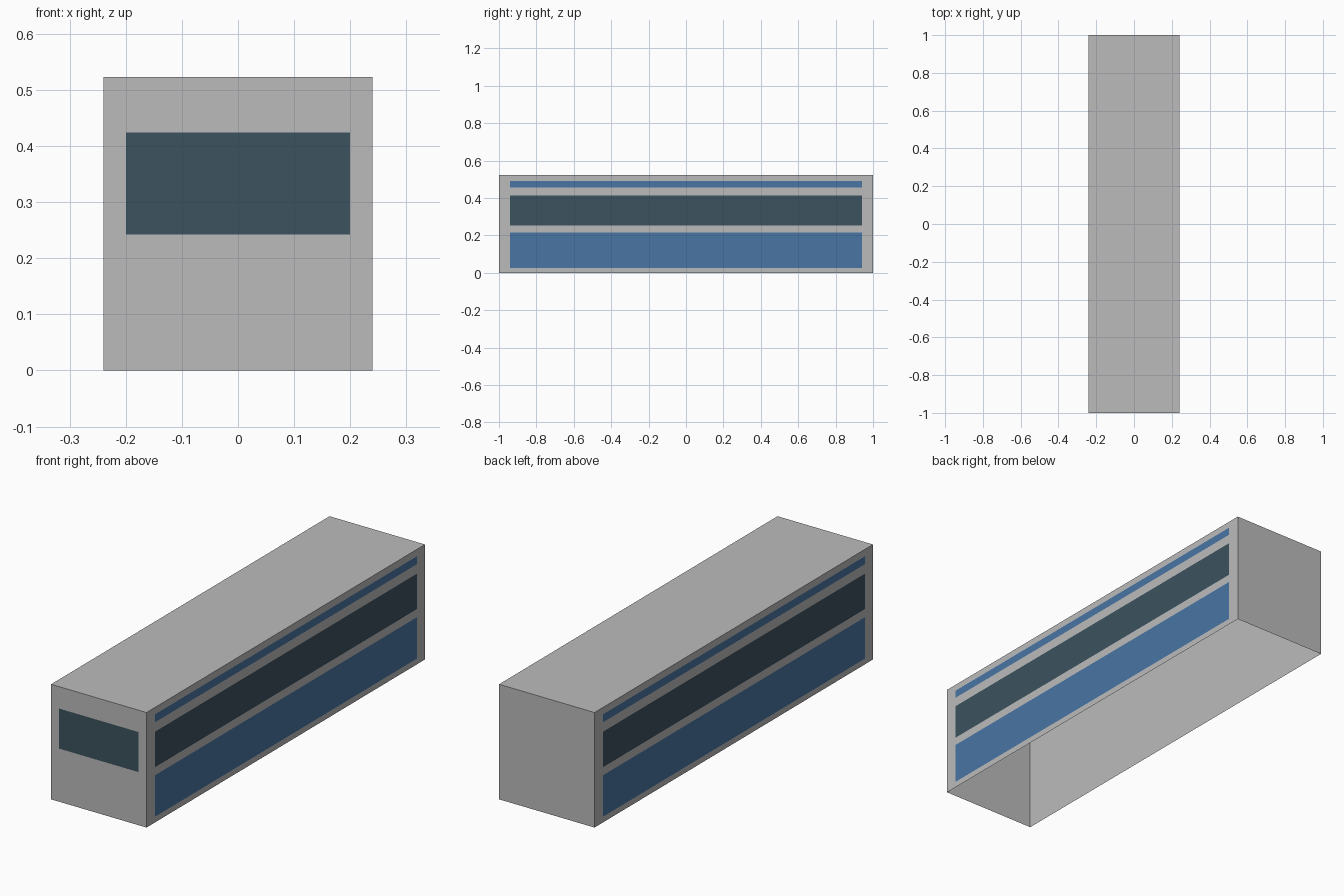
import bpy

if "Cube" in bpy.data.objects:
    bpy.data.objects.remove(bpy.data.objects["Cube"])

W, L, H = 0.24, 1.0, 0.523   # half width, half length, height
GAP = 0.001                  # paint plates sit just outside the body


def material(name, rgb):
    m = bpy.data.materials.new(name)
    m.diffuse_color = (*rgb, 1.0)
    m.use_nodes = True
    m.node_tree.nodes["Principled BSDF"].inputs["Base Color"].default_value = m.diffuse_color
    return m


GREY = material("light_grey", (0.5, 0.5, 0.5))
BLUE = material("blue", (0.067, 0.178, 0.37))
GLASS = material("dark_glass", (0.045, 0.084, 0.112))


def mesh_object(name, verts, faces, mat):
    me = bpy.data.meshes.new(name)
    me.from_pydata(verts, [], faces)
    me.materials.append(mat)
    ob = bpy.data.objects.new(name, me)
    bpy.context.collection.objects.link(ob)
    return ob


# Body shell, open underneath
corners = [(-W, -L), (W, -L), (W, L), (-W, L)]
verts = [(x, y, z) for z in (0, H) for x, y in corners]
walls = [(i, (i + 1) % 4, (i + 1) % 4 + 4, i + 4) for i in range(4)]
mesh_object("body", verts, walls + [(4, 5, 6, 7)], GREY)

# Bands along both sides: lower panel, window strip, roof stripe
bands = [("lower_panel", 0.027, 0.215, BLUE),
         ("side_windows", 0.252, 0.413, GLASS),
         ("upper_stripe", 0.456, 0.492, BLUE)]
for side, s in (("right", 1), ("left", -1)):
    x, y = s * (W + GAP), s * 0.94
    for name, z0, z1, mat in bands:
        mesh_object(f"{name}_{side}",
                    [(x, -y, z0), (x, y, z0), (x, y, z1), (x, -y, z1)],
                    [(0, 1, 2, 3)], mat)

# Windscreen on the front end
y = -L - GAP
mesh_object("windscreen",
            [(-0.2, y, 0.242), (0.2, y, 0.242), (0.2, y, 0.424), (-0.2, y, 0.424)],
            [(0, 1, 2, 3)], GLASS)
